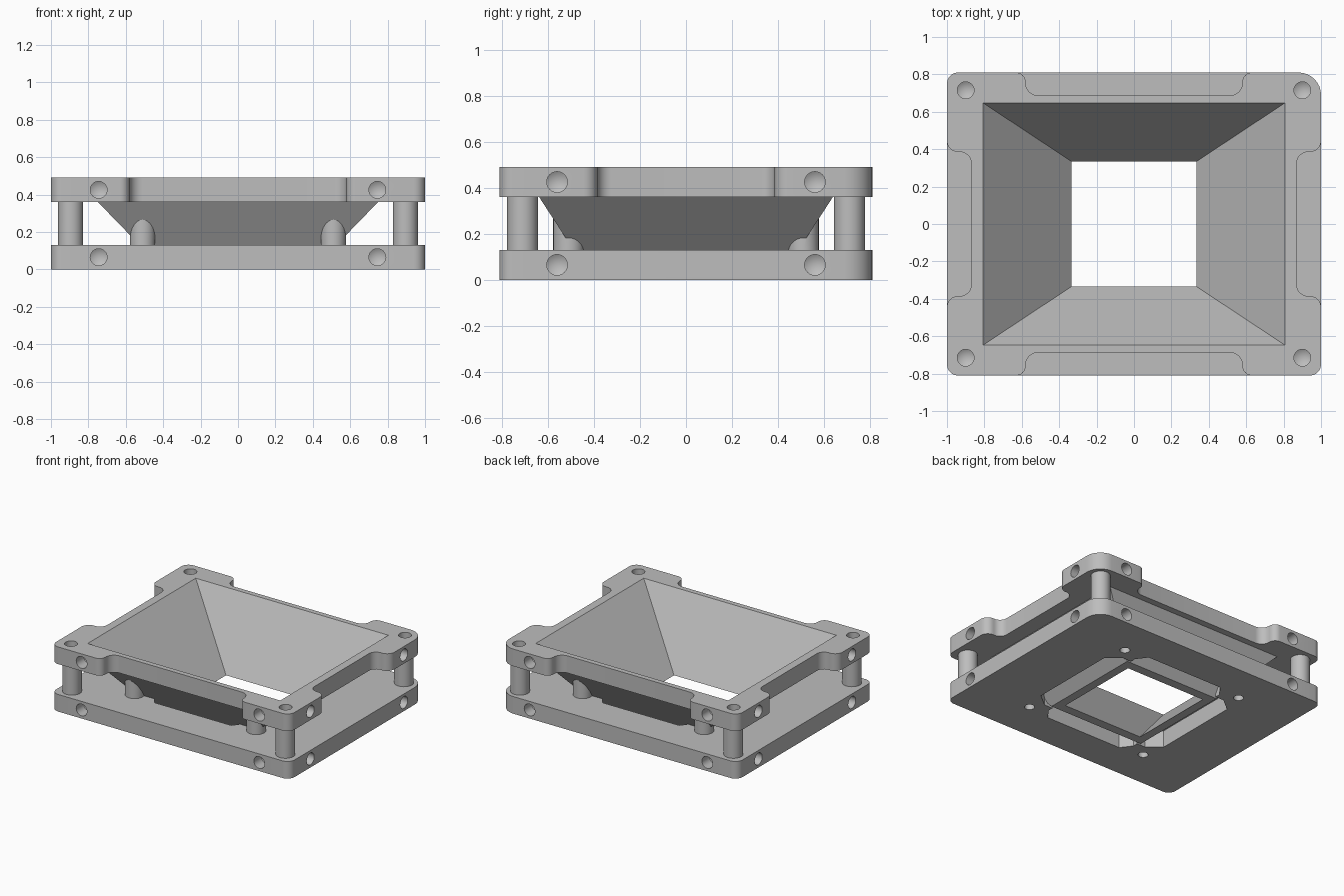
import bpy, bmesh, math
from mathutils import Vector, Matrix

if "Cube" in bpy.data.objects:
    bpy.data.objects.remove(bpy.data.objects["Cube"])

HX, HY = 1.0, 0.81            # half size of the plates
BASE_TOP, TOP_LOW, TOP = 0.13, 0.36, 0.49
SIGNS = [(1, 1), (-1, 1), (-1, -1), (1, -1)]

grey = bpy.data.materials.new("grey_plastic")
grey.diffuse_color = (0.51, 0.51, 0.51, 1)
grey.use_nodes = True
grey.node_tree.nodes["Principled BSDF"].inputs["Base Color"].default_value = grey.diffuse_color


def make_object(name, bm):
    bmesh.ops.recalc_face_normals(bm, faces=bm.faces)
    mesh = bpy.data.meshes.new(name)
    bm.to_mesh(mesh)
    bm.free()
    mesh.materials.append(grey)
    ob = bpy.data.objects.new(name, mesh)
    bpy.context.collection.objects.link(ob)
    return ob


def fillet(corners, steps=8):
    """Round each (x, y, radius) corner of a right-angled outline."""
    out = []
    for i, (x, y, r) in enumerate(corners):
        p = Vector((x, y))
        a = (Vector(corners[i - 1][:2]) - p).normalized() * r
        b = (Vector(corners[(i + 1) % len(corners)][:2]) - p).normalized() * r
        c = p + a + b
        for k in range(steps + 1):
            t = k / steps * math.pi / 2
            out.append(c - b * math.cos(t) - a * math.sin(t))
    return out


def loft(name, low, high, z0, z1):
    """Solid between two outlines with equal point counts."""
    bm = bmesh.new()
    a = [bm.verts.new((p[0], p[1], z0)) for p in low]
    b = [bm.verts.new((p[0], p[1], z1)) for p in high]
    n = len(a)
    bm.faces.new(a[::-1])
    bm.faces.new(b)
    for i in range(n):
        j = (i + 1) % n
        bm.faces.new((a[i], a[j], b[j], b[i]))
    return make_object(name, bm)


def rect(x, y):
    return [(sx * x, sy * y) for sx, sy in SIGNS]


def cylinder(name, x, y, z0, z1, r):
    ring = [(x + r * math.cos(i * math.pi / 16), y + r * math.sin(i * math.pi / 16))
            for i in range(32)]
    return loft(name, ring, ring, z0, z1)


def drill(name, pos, direction, depth, r=0.045):
    """Drill-bit shape with a cone tip, entering at pos along direction."""
    bm = bmesh.new()
    m = Matrix.Translation(pos) @ Vector(direction).to_track_quat('Z', 'Y').to_matrix().to_4x4()
    rings = []
    for z in (-0.04, depth):
        rings.append([bm.verts.new(m @ Vector((r * math.cos(i * math.pi / 12),
                                               r * math.sin(i * math.pi / 12), z)))
                      for i in range(24)])
    tip = bm.verts.new(m @ Vector((0, 0, depth + r * 0.6)))
    bm.faces.new(rings[0])
    for i in range(24):
        j = (i + 1) % 24
        bm.faces.new((rings[0][i], rings[0][j], rings[1][j], rings[1][i]))
        bm.faces.new((rings[1][i], rings[1][j], tip))
    return make_object(name, bm)


def combine(target, tool, operation):
    mod = target.modifiers.new(operation.lower(), 'BOOLEAN')
    mod.operation = operation
    mod.solver = 'EXACT'
    mod.object = tool
    bpy.context.view_layer.objects.active = target
    bpy.ops.object.modifier_apply(modifier=mod.name)
    bpy.data.objects.remove(tool)


def corner_radius(sx, sy):
    return 0.12 if (sx, sy) == (1, 1) else 0.06


# base plate, one corner rounder than the rest
outline = fillet([(sx * HX, sy * HY, corner_radius(sx, sy)) for sx, sy in SIGNS])
body = loft("funnel_frame", outline, outline, 0, BASE_TOP)

# four slots around the foot of the funnel
for s in (1, -1):
    side = [(0.36 * s, -0.42), (0.45 * s, -0.42), (0.55 * s, -0.34),
            (0.55 * s, 0.34), (0.45 * s, 0.42), (0.36 * s, 0.42)]
    end = [(-0.38, 0.36 * s), (-0.38, 0.46 * s), (-0.32, 0.54 * s),
           (0.32, 0.54 * s), (0.38, 0.46 * s), (0.38, 0.36 * s)]
    for shape in (side, end):
        combine(body, loft("slot_cutter", shape, shape, -0.05, 0.2), 'DIFFERENCE')

# upper frame with a shallow notch in each side
pts = []
for sx, sy in SIGNS:
    quarter = [(0.87, 0.385, 0.06), (HX, 0.385, 0.06), (HX, HY, corner_radius(sx, sy)),
               (0.58, HY, 0.05), (0.58, 0.687, 0.068)]
    if sx * sy < 0:
        quarter.reverse()
    pts += [(sx * x, sy * y, r) for x, y, r in quarter]
outline = fillet(pts)
frame = loft("upper_frame", outline, outline, TOP_LOW, TOP)

# funnel shell outside
funnel = loft("funnel", rect(0.40, 0.405), rect(0.788, 0.664), 0, 0.40)

# corner posts and inner support posts
posts = []
for sx, sy in SIGNS:
    posts.append(cylinder("corner_post", sx * 0.895, sy * 0.71, 0.08, 0.41, 0.067))
    posts.append(cylinder("support_post", sx * 0.51, sy * 0.51, 0.05, 0.33, 0.067))

for part in [funnel, frame] + posts:
    combine(body, part, 'UNION')

# funnel opening
lo, hi = -0.05, TOP + 0.05
kx, ky = (0.808 - 0.335) / TOP, (0.648 - 0.335) / TOP
combine(body, loft("opening_cutter", rect(0.335 + kx * lo, 0.335 + ky * lo),
                   rect(0.335 + kx * hi, 0.335 + ky * hi), lo, hi), 'DIFFERENCE')

# screw holes: top corners, underside and edges of both plates
for sx, sy in SIGNS:
    holes = [drill("hole", (sx * 0.9, sy * 0.715, TOP), (0, 0, -1), 0.2),
             drill("hole", (sx * 0.51, sy * 0.51, 0), (0, 0, 1), 0.12, 0.035)]
    for z in (0.065, 0.425):
        holes.append(drill("hole", (sx * 0.745, sy * HY, z), (0, -sy, 0), 0.09))
        holes.append(drill("hole", (sx * HX, sy * 0.56, z), (-sx, 0, 0), 0.09))
    for hole in holes:
        combine(body, hole, 'DIFFERENCE')

# smooth the round surfaces, keep the edges crisp
body.select_set(True)
bpy.context.view_layer.objects.active = body
bpy.ops.object.shade_smooth_by_angle(angle=math.radians(25))
